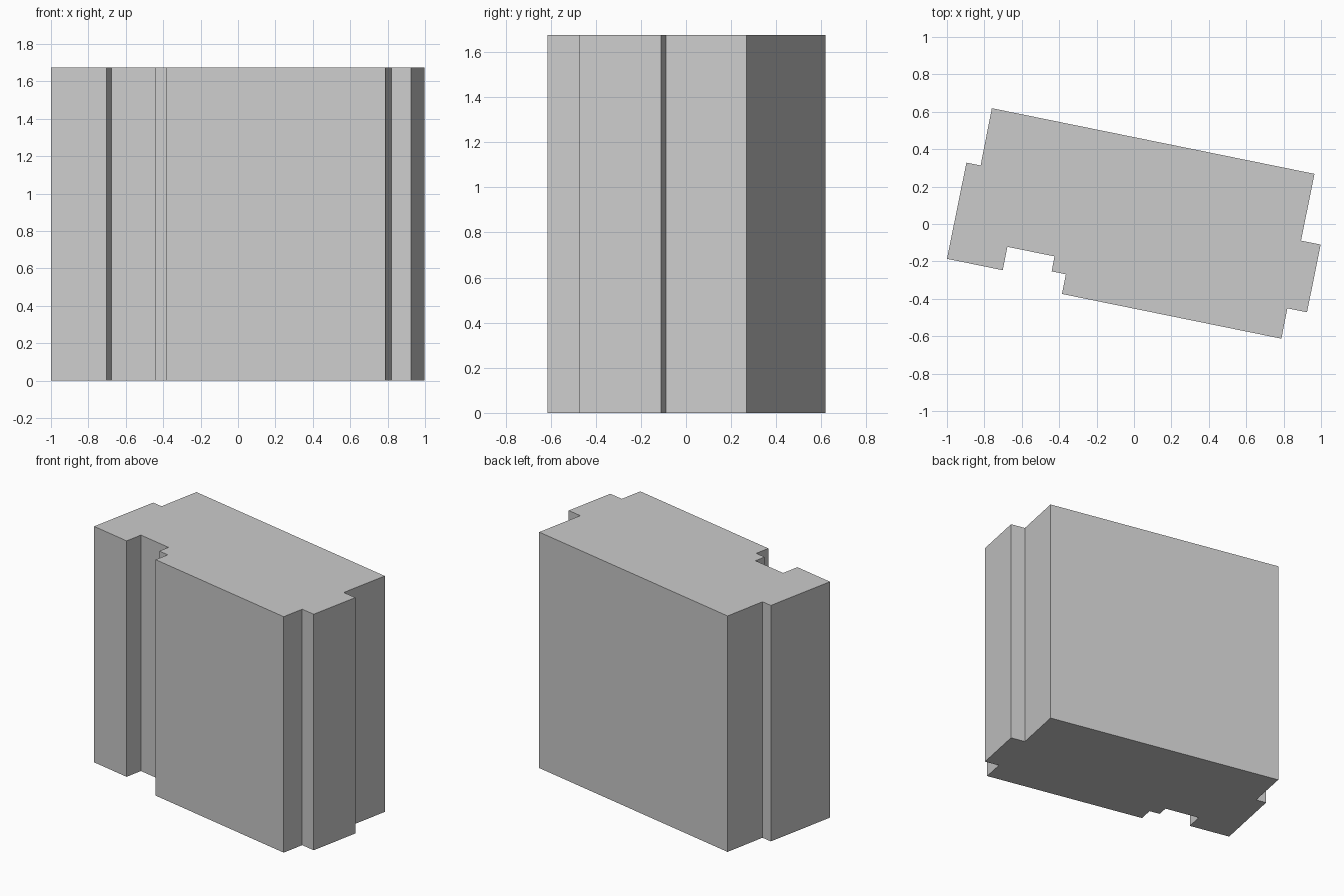
import bpy, bmesh

if "Cube" in bpy.data.objects:
    bpy.data.objects.remove(bpy.data.objects["Cube"])

HEIGHT = 1.675

# Building footprint, seen from above
FOOTPRINT = [
    (-0.76, 0.619), (0.965, 0.268), (0.893, -0.089), (0.998, -0.110),
    (0.925, -0.472), (0.82, -0.451), (0.788, -0.613), (-0.385, -0.374),
    (-0.364, -0.269), (-0.44, -0.253), (-0.425, -0.173), (-0.677, -0.122),
    (-0.702, -0.247), (-1.0, -0.186), (-0.896, 0.328), (-0.82, 0.313),
]


def extrude_profile(name, points, height):
    bm = bmesh.new()
    base = bm.faces.new([bm.verts.new((x, y, 0)) for x, y in points])
    result = bmesh.ops.extrude_face_region(bm, geom=[base], use_keep_orig=True)
    top = [v for v in result["geom"] if isinstance(v, bmesh.types.BMVert)]
    bmesh.ops.translate(bm, verts=top, vec=(0, 0, height))
    bmesh.ops.recalc_face_normals(bm, faces=bm.faces)
    mesh = bpy.data.meshes.new(name)
    bm.to_mesh(mesh)
    bm.free()
    obj = bpy.data.objects.new(name, mesh)
    bpy.context.collection.objects.link(obj)
    return obj


# Solid block with notched sides
extrude_profile("building_block", FOOTPRINT, HEIGHT)
